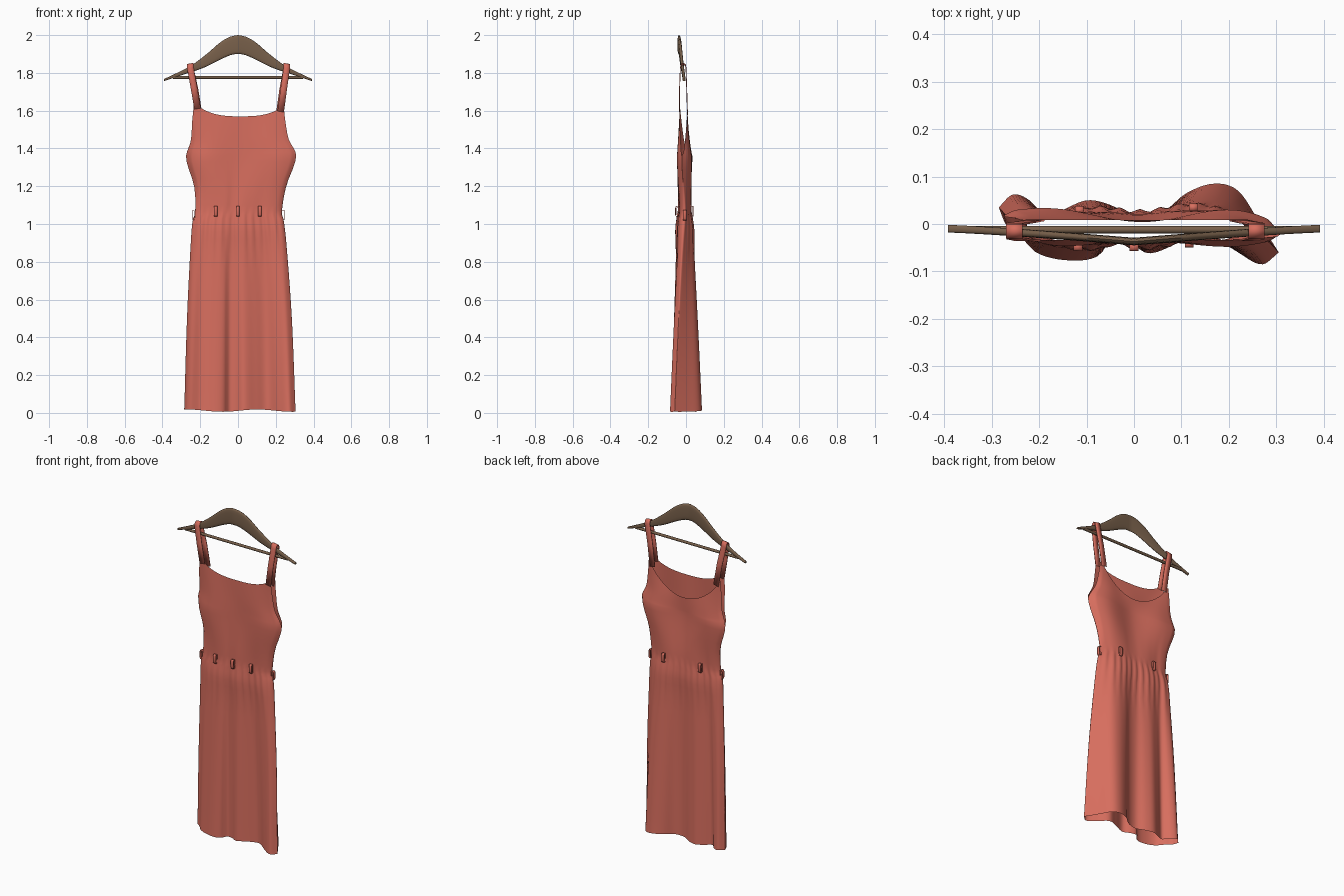
import bpy, bmesh, math
from mathutils import Vector

if "Cube" in bpy.data.objects:
    bpy.data.objects.remove(bpy.data.objects["Cube"])


def material(name, rgb):
    m = bpy.data.materials.new(name)
    m.diffuse_color = (*rgb, 1)
    m.use_nodes = True
    m.node_tree.nodes["Principled BSDF"].inputs["Base Color"].default_value = m.diffuse_color
    return m


CORAL = material("coral cloth", (0.68, 0.155, 0.112))
WOOD = material("brown wood", (0.19, 0.118, 0.07))


def curve(table, x):
    """Smooth interpolation through (x, value) pairs."""
    n = len(table)
    if x <= table[0][0]:
        return table[0][1]
    if x >= table[-1][0]:
        return table[-1][1]
    i = max(k for k in range(n - 1) if table[k][0] <= x)

    def slope(k):
        a, b = table[max(k - 1, 0)], table[min(k + 1, n - 1)]
        return (b[1] - a[1]) / (b[0] - a[0])
    (x0, y0), (x1, y1) = table[i], table[i + 1]
    h = x1 - x0
    t = (x - x0) / h
    return ((2*t**3 - 3*t*t + 1) * y0 + (t**3 - 2*t*t + t) * h * slope(i)
            + (3*t*t - 2*t**3) * y1 + (t**3 - t*t) * h * slope(i + 1))


def finish(name, bm, mat, thick=0.0, angle=50):
    bmesh.ops.recalc_face_normals(bm, faces=bm.faces[:])
    me = bpy.data.meshes.new(name)
    bm.to_mesh(me)
    bm.free()
    ob = bpy.data.objects.new(name, me)
    bpy.context.collection.objects.link(ob)
    me.materials.append(mat)
    if thick:
        mod = ob.modifiers.new("thickness", 'SOLIDIFY')
        mod.thickness = thick
        mod.offset = 0
    bpy.ops.object.select_all(action='DESELECT')
    ob.select_set(True)
    bpy.context.view_layer.objects.active = ob
    bpy.ops.object.shade_smooth_by_angle(angle=math.radians(angle))
    return ob


def grid(bm, rows, closed=False):
    vs = [[bm.verts.new(p) for p in r] for r in rows]
    for a, b in zip(vs, vs[1:]):
        n = len(a)
        for i in range(n if closed else n - 1):
            j = (i + 1) % n
            bm.faces.new((a[i], a[j], b[j], b[i]))
    return vs


# Dress outline: left and right edge by height
LEFT = [(0, -.285), (.5, -.27), (.9, -.25), (1.02, -.24), (1.06, -.227), (1.2, -.232),
        (1.35, -.275), (1.44, -.25), (1.55, -.242), (1.645, -.232)]
RIGHT = [(0, .305), (.5, .285), (.9, .256), (1.02, .242), (1.06, .232), (1.2, .255),
         (1.36, .308), (1.45, .268), (1.55, .25), (1.645, .24)]
# Hem folds: depth across the width, front and back
HEM_F = [(-1, .035), (-.95, 0), (-.85, -.025), (-.72, -.062), (-.47, -.077), (-.28, -.066),
         (-.2, -.032), (-.07, -.038), (.07, -.062), (.3, -.038), (.5, -.02), (.71, -.06),
         (.88, -.085), (1, -.06)]
HEM_B = [(-1, .035), (-.9, .062), (-.78, .05), (-.67, .015), (-.54, .03), (-.37, .05),
         (-.2, .04), (-.03, .015), (.17, .025), (.34, .065), (.54, .085), (.71, .07),
         (.85, .01), (1, -.06)]
# Bust depth
BUST_F = [(-1, .018), (-.9, -.02), (-.6, -.046), (0, -.034), (.6, -.048), (.9, -.038), (1, -.022)]
BUST_B = [(-1, .018), (-.9, .03), (-.6, .032), (0, .004), (.6, .03), (.9, .012), (1, -.022)]
WAIST, ARM = 1.05, 1.36


def x_at(s, z):
    l, r = curve(LEFT, z), curve(RIGHT, z)
    return (l + r) / 2 + s * (r - l) / 2


def depth(side, s, z):
    """y of the tube below the armholes; side -1 is front, 1 is back."""
    hem = curve(HEM_F if side < 0 else HEM_B, s)
    bulge = math.sqrt(max(0, 1 - s * s))
    waist = -.007 + side * .027 * bulge ** .7 + .15 * hem * bulge
    if z <= WAIST:
        k = (1 - z / WAIST) ** .8
        gather = .004 * math.sin(38 * s) * bulge * math.exp(-((z - .98) / .13) ** 2)
        puff = side * .007 * bulge * math.exp(-((z - .97) / .07) ** 2)
        return waist + (hem - waist) * k + gather + puff
    k = min(1, (z - WAIST) / (ARM - WAIST))
    k = k * k * (3 - 2 * k)
    bust = curve(BUST_F if side < 0 else BUST_B, s)
    return waist + (bust - waist) * k


def neck(side, s):
    if side < 0:
        return 1.57 + .055 * abs(s) ** 3 + (.018 * s * s if s < 0 else 0)
    return 1.45 + .165 * s * s


# Dress: front and back sheets, sewn together below the armholes
COLS = 72
SS = [-math.cos(math.pi * i / COLS) for i in range(COLS + 1)]
SS[0], SS[-1] = -1.0, 1.0
HEIGHTS = [.04 + i * .08 for i in range(12)] + [.96, .99, 1.01, 1.03, 1.05, 1.07, 1.1, 1.14,
                                                1.19, 1.24, 1.29, 1.33, ARM]
bm = bmesh.new()
for side in (-1, 1):
    rows = [[(x_at(s, 0), depth(side, s, 0), .006 + .006 * (1 + math.sin(5 * s))) for s in SS]]
    rows += [[(x_at(s, z), depth(side, s, z), z) for s in SS] for z in HEIGHTS]
    for i in range(1, 13):
        t = i / 12
        row = []
        for s in SS:
            z = ARM + t * (neck(side, s) - ARM)
            top = -.034 if side < 0 else .008
            y0 = depth(side, s, ARM)
            k = t + (math.sqrt(t) - t) * s ** 4
            row.append((x_at(s, z), y0 + (top - y0) * k, z))
        rows.append(row)
    grid(bm, rows)
bmesh.ops.remove_doubles(bm, verts=bm.verts[:], dist=1e-5)
finish("dress", bm, CORAL, angle=80)


def ribbon(name, path, width, thick):
    w = Vector(width) / 2
    bm = bmesh.new()
    grid(bm, [[Vector(p) - w, Vector(p) + w] for p in path])
    finish(name, bm, CORAL, thick)


# Shoulder straps looped over the hanger
for name, low, high, zf in (("left_strap", -.214, -.252, 1.61), ("right_strap", .226, .258, 1.595)):
    d = 1 if low < 0 else -1
    path = [(low, -.034, zf), ((low + high) / 2, -.034, (zf + 1.83) / 2), (high, -.03, 1.825),
            (high, -.025, 1.842), (high, -.014, 1.848), (high, -.003, 1.842), (high, 0, 1.825),
            ((low + high) / 2 + .006 * d, .004, 1.71), (low + .008 * d, .008, 1.58)]
    ribbon(name, path, (.034, 0, .006 * d), .004)


# Belt loops around the waist
def belt_loop(name, x, y, z, out, width):
    o = Vector(out)
    base = Vector((x, y, z))
    path = [base + o * a + Vector((0, 0, h)) for a, h in
            ((0, -.024), (.011, -.026), (.014, -.018), (.014, .018), (.011, .026), (0, .024), (0, -.024))]
    ribbon(name, path, width, .003)


for side, label, xs in ((-1, "front", (-.118, 0, .116)), (1, "back", (-.115, .125))):
    for i, x in enumerate(xs):
        belt_loop(f"{label}_belt_loop_{i + 1}", x, depth(side, x / .232, 1.065), 1.067,
                  (0, side, 0), (.018, 0, 0))
for d, label in ((-1, "left"), (1, "right")):
    belt_loop(f"{label}_belt_loop", x_at(d, 1.05), -.007, 1.047, (d, 0, 0), (0, .018, 0))

# Hanger: rounded sections along x, from upper and lower edge curves
UPPER = [(0, 2.0), (.03, 1.995), (.06, 1.983), (.1, 1.957), (.16, 1.905), (.25, 1.838), (.39, 1.768)]
LOWER = [(0, 1.90), (.03, 1.897), (.08, 1.877), (.175, 1.83), (.27, 1.797), (.39, 1.757)]
bm = bmesh.new()
rows = []
for i in range(-30, 31):
    x = .392 * i / 30
    a = abs(x)
    up, lo = curve(UPPER, a), curve(LOWER, a)
    cy = -.01 - .027 * max(0, 1 - a / .39) ** 1.2
    ring = []
    for k in range(16):
        q = 2 * math.pi * k / 16
        c, s = math.cos(q), math.sin(q)
        ring.append((x, cy + .008 * math.copysign(abs(c) ** .6, c),
                     (up + lo) / 2 + (up - lo) / 2 * math.copysign(abs(s) ** .8, s)))
    rows.append(ring)
vs = grid(bm, rows, closed=True)
bm.faces.new(vs[0])
bm.faces.new(vs[-1])
finish("hanger", bm, WOOD)

# Hanger cross bar
bm = bmesh.new()
grid_rows = [[(x, -.012 + .008 * math.cos(2 * math.pi * k / 12), 1.776 + .008 * math.sin(2 * math.pi * k / 12))
              for k in range(12)] for x in (-.345, .345)]
vs = grid(bm, grid_rows, closed=True)
bm.faces.new(vs[0])
bm.faces.new(vs[-1])
finish("hanger_bar", bm, WOOD)
